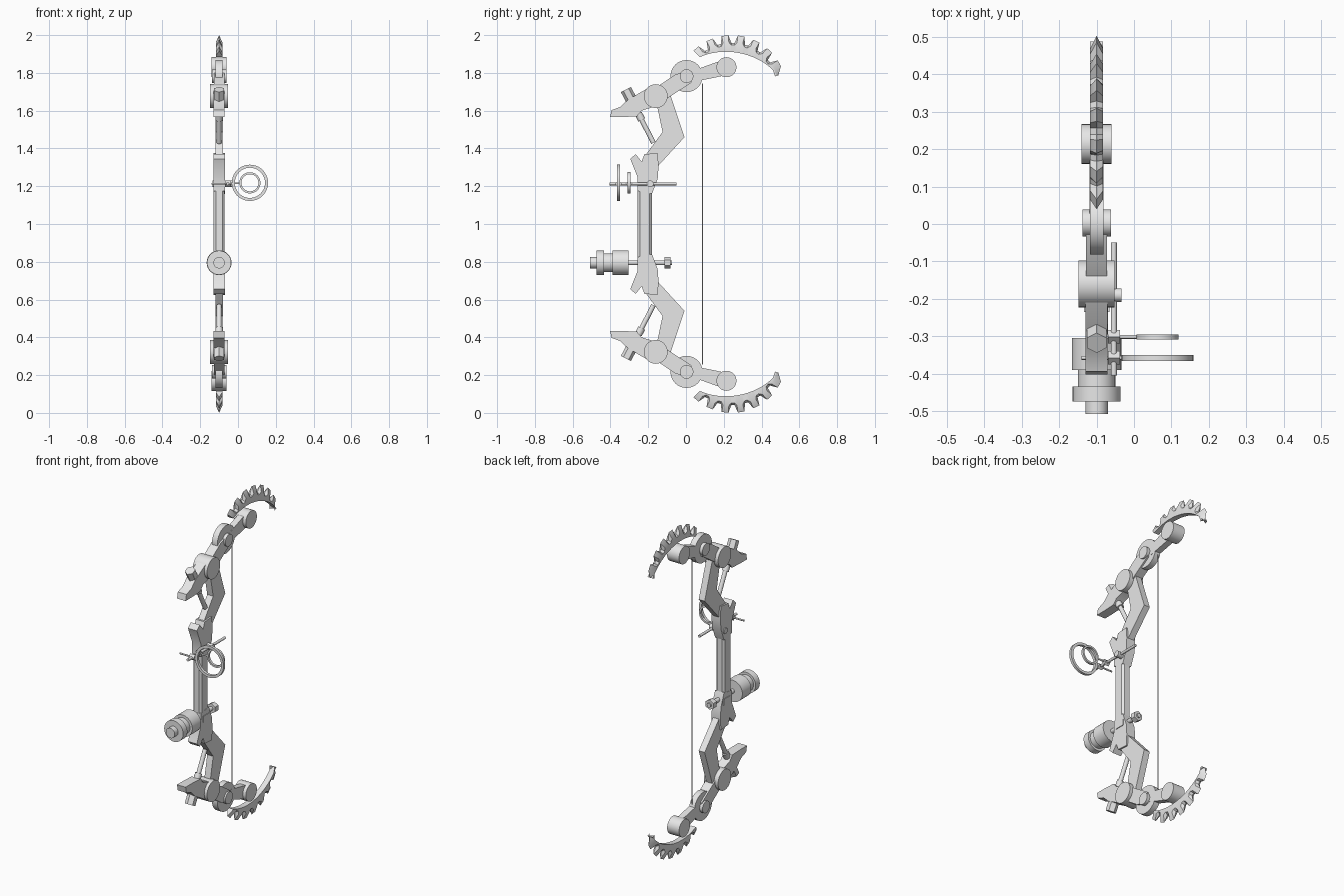
import bpy, bmesh, math
from mathutils import Vector, Matrix

if "Cube" in bpy.data.objects:
    bpy.data.objects.remove(bpy.data.objects["Cube"])

# one grey for everything
GREY = bpy.data.materials.new("metal_grey")
GREY.diffuse_color = (0.8, 0.8, 0.8, 1)
GREY.use_nodes = True
GREY.node_tree.nodes["Principled BSDF"].inputs["Base Color"].default_value = GREY.diffuse_color
ORIGIN = Vector((-0.1, 0, 1))     # bow plane and its mid height


def finish(name, bm, mirror=False):
    """Make an object; mirror copies an upper part to the lower half."""
    bmesh.ops.recalc_face_normals(bm, faces=bm.faces)
    mesh = bpy.data.meshes.new(name)
    bm.to_mesh(mesh)
    bm.free()
    ob = bpy.data.objects.new(name, mesh)
    ob.location = ORIGIN
    bpy.context.collection.objects.link(ob)
    mesh.materials.append(GREY)
    if mirror:
        mod = ob.modifiers.new("mirror", 'MIRROR')
        mod.use_axis = (False, False, True)
        mod.use_mirror_merge = False
    bpy.ops.object.select_all(action='DESELECT')
    ob.select_set(True)
    bpy.context.view_layer.objects.active = ob
    bpy.ops.object.shade_smooth_by_angle(angle=math.radians(35))
    return ob


def plate(name, points, half, mirror=True):
    """Side profile (y, z) extruded across x."""
    bm = bmesh.new()
    a = [bm.verts.new((-half, y, z - 1)) for y, z in points]
    b = [bm.verts.new((half, y, z - 1)) for y, z in points]
    bm.faces.new(a)
    bm.faces.new(b[::-1])
    n = len(a)
    for i in range(n):
        j = (i + 1) % n
        bm.faces.new((a[i], b[i], b[j], a[j]))
    return finish(name, bm, mirror)


def rods(name, pieces, mirror=False, sides=32):
    """Cylinders given as (start, end, radius) in world coordinates."""
    bm = bmesh.new()
    for p, q, r in pieces:
        p, q = Vector(p) - ORIGIN, Vector(q) - ORIGIN
        d = q - p
        m = Matrix.Translation((p + q) / 2) @ d.to_track_quat('Z', 'Y').to_matrix().to_4x4()
        bmesh.ops.create_cone(bm, cap_ends=True, segments=sides, radius1=r,
                              radius2=r, depth=d.length, matrix=m)
    return finish(name, bm, mirror)


def pin(name, y, z, r, half):
    """Round joint lying across the bow."""
    return rods(name, [((-0.1 - half, y, z), (-0.1 + half, y, z), r)], True)


def ring(name, y, outer, inner, half):
    """Flat sight ring facing the front."""
    bm = bmesh.new()
    n, cx, cz = 40, 0.163, 0.218
    loops = []
    for i in range(n):
        t = math.tau * i / n
        loops.append([bm.verts.new((cx + r * math.cos(t), y + o, cz + r * math.sin(t)))
                      for r, o in ((outer, -half), (outer, half), (inner, half), (inner, -half))])
    for i in range(n):
        a, b = loops[i], loops[(i + 1) % n]
        for k in range(4):
            m = (k + 1) % 4
            bm.faces.new((a[k], a[m], b[m], b[k]))
    return finish(name, bm)


# central grip with chamfered corners
bm = bmesh.new()
bmesh.ops.create_cube(bm, size=1, matrix=Matrix.Translation((0, -0.218, 0))
                      @ Matrix.Diagonal((0.058, 0.076, 0.42, 1)))
bmesh.ops.bevel(bm, geom=[e for e in bm.edges if abs(e.verts[0].co.z - e.verts[1].co.z) > 0.1],
                offset=0.012, segments=1, affect='EDGES')
finish("grip", bm)

# limb parts, mirrored to the lower half
plate("grip_socket", [(-.22, 1.37), (-.15, 1.375), (-.145, 1.307), (-.15, 1.238), (-.18, 1.16),
                      (-.257, 1.175), (-.257, 1.25), (-.295, 1.344), (-.267, 1.37),
                      (-.235, 1.33)], 0.03)
plate("elbow_limb", [(-.167, 1.704), (-.093, 1.714), (-.008, 1.46), (-.145, 1.31),
                     (-.214, 1.365), (-.124, 1.487), (-.156, 1.64)], 0.02)
plate("front_arm", [(-.193, 1.725), (-.31, 1.656), (-.347, 1.62), (-.394, 1.603),
                    (-.402, 1.566), (-.34, 1.566), (-.26, 1.57), (-.235, 1.6),
                    (-.14, 1.63)], 0.029)
plate("rear_arm", [(-.14, 1.735), (-.06, 1.79), (.02, 1.815), (.03, 1.75), (-.098, 1.665),
                   (-.15, 1.64)], 0.028)
plate("tip_arm", [(.015, 1.804), (.188, 1.866), (.214, 1.788), (.03, 1.75)], 0.019)
pin("limb_pivot", -.16, 1.677, .063, .048)
pin("pulley_wheel", .003, 1.783, .085, .018)
pin("pulley_hub", .003, 1.783, .036, .038)
pin("tip_pivot", .214, 1.83, .053, .04)

# tension bolt: hexagonal head, collar and thin rod
top, low = Vector((-0.1, -.318, 1.712)), Vector((-0.1, -.172, 1.43))
rods("bolt_head", [(top, top.lerp(low, .3), .03)], True, 6)
rods("bolt_rod", [(top, low, .013), (top.lerp(low, .45), top.lerp(low, .57), .02)], True, 16)

# toothed crescent blade, sharpened to a ridge along its outer edge
profile = []                     # (angle, outer radius)
for i in range(7):
    c = 131 - 17 * i
    profile += [(c + 3.5, .289), (c - 3.5, .289)]
    if i < 6:
        profile += [(c - 6.5, .248), (c - 10.5, .248)]
profile.append((17, .258))
bm = bmesh.new()
rows = []
for ang, r in profile:
    t = math.radians(ang)
    inner = .198 + .045 * ((ang - 80) / 55) ** 2
    side = min(r - .012, .24 if r < .26 else .252)
    rows.append([bm.verts.new((x, .242 + q * math.cos(t), .711 + q * math.sin(t)))
                 for x, q in ((-.017, inner), (-.017, side), (0, r), (.017, side), (.017, inner))])
for a, b in zip(rows, rows[1:]):
    for k in range(5):
        m = (k + 1) % 5
        bm.faces.new((a[k], a[m], b[m], b[k]))
bm.faces.new(rows[0])
bm.faces.new(rows[-1])
finish("toothed_blade", bm, True)

# bowstring
rods("bowstring", [((-0.1, .087, .255), (-0.1, .087, 1.745), .003)], sides=8)

# sight: long rod, boss through the grip, two rings on stems
rods("sight_rod", [((-.054, -.405, 1.213), (-.054, -.05, 1.213), .008)], sides=16)
rods("sight_boss", [((-.135, -.19, 1.213), (-.033, -.19, 1.213), .018)], sides=24)
rods("sight_stems", [((-.14, -.358, 1.213), (-.028, -.358, 1.213), .005),
                     ((-.07, -.302, 1.216), (.01, -.302, 1.216), .005)], sides=12)
rods("sight_clamps", [((-.07, -.358, 1.213), (-.037, -.358, 1.213), .018),
                      ((-.07, -.302, 1.213), (-.037, -.302, 1.213), .018)], sides=4)
ring("front_ring", -.358, .096, .08, .008)
ring("rear_ring", -.302, .056, .045, .007)

# stabiliser weight, turned along y, with a rear nut
Z = 0.795
steps = [(-.508, -.475, .03), (-.475, -.435, .064), (-.435, -.39, .05),
         (-.39, -.305, .066), (-.305, -.075, .013)]
rods("stabiliser", [((-0.1, a, Z), (-0.1, b, Z), r) for a, b, r in steps])
rods("stabiliser_nut", [((-0.1, -.115, Z), (-0.1, -.083, Z), .03)], sides=6)
plate("stabiliser_bracket", [(-.235, .803), (-.172, .803), (-.172, .765), (-.235, .765)],
      .034, False)
